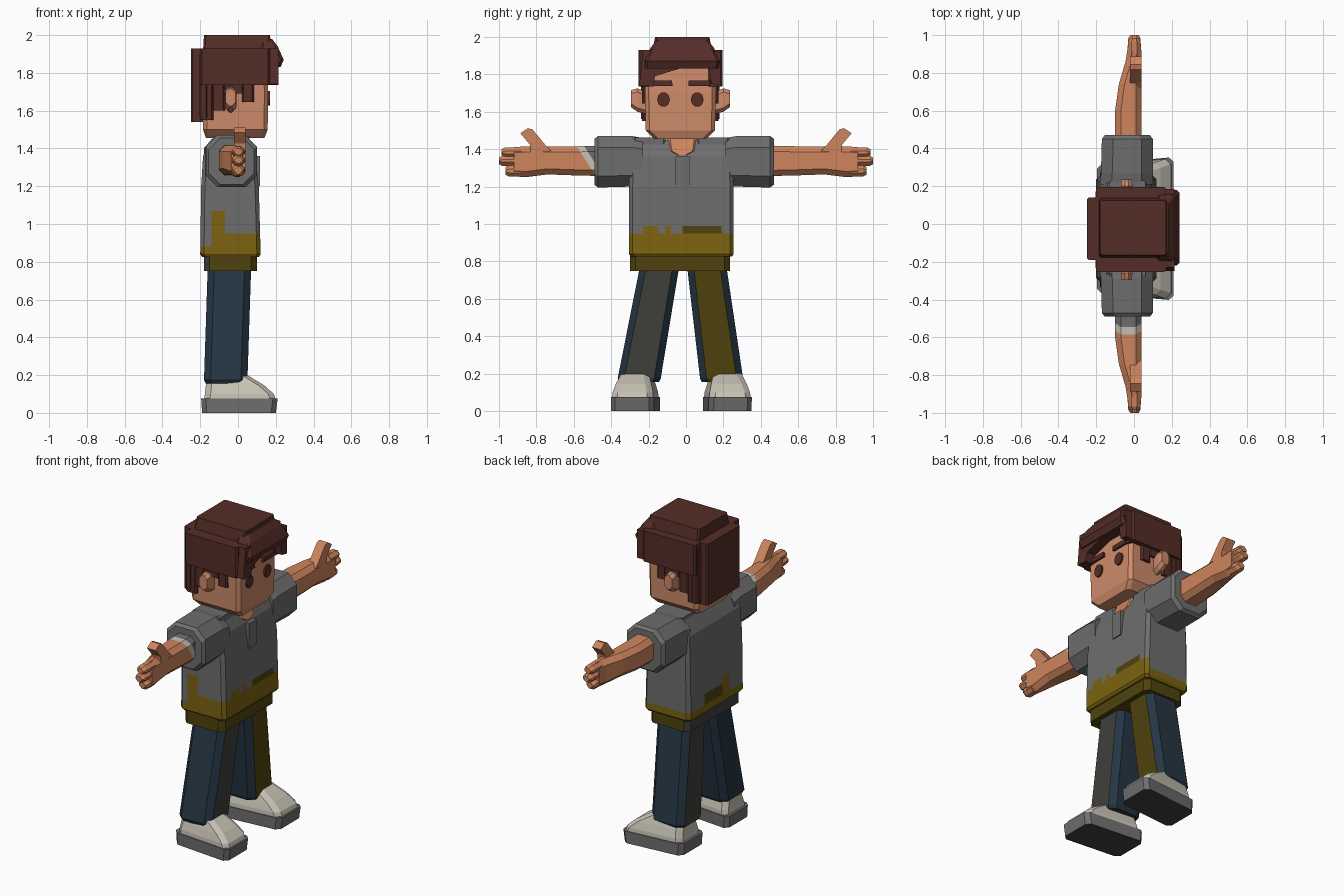
import bpy, bmesh, math
from mathutils import Vector

if "Cube" in bpy.data.objects:
    bpy.data.objects.remove(bpy.data.objects["Cube"], do_unlink=True)

COLOURS = {
    "skin": (0.62, 0.235, 0.11), "face_skin": (0.62, 0.26, 0.145),
    "hair_brown": (0.09, 0.026, 0.02), "shirt_grey": (0.155, 0.155, 0.155),
    "mustard": (0.2, 0.125, 0.005), "olive": (0.08, 0.055, 0.004),
    "navy": (0.018, 0.036, 0.057), "charcoal": (0.05, 0.05, 0.043),
    "off_white": (0.57, 0.54, 0.46),
}
MATS = {}
for key, rgb in COLOURS.items():
    m = bpy.data.materials.new(key)
    m.use_nodes = True
    m.diffuse_color = (*rgb, 1)
    m.node_tree.nodes["Principled BSDF"].inputs["Base Color"].default_value = (*rgb, 1)
    MATS[key] = m


def finish(name, bm, colour):
    """Turn a bmesh into an object; colour is a name or a rule(centre, normal)."""
    bmesh.ops.recalc_face_normals(bm, faces=bm.faces)
    rule = colour if callable(colour) else (lambda c, n: colour)
    me = bpy.data.meshes.new(name)
    used = []
    for f in bm.faces:
        key = rule(f.calc_center_median(), f.normal)
        if key not in used:
            used.append(key)
            me.materials.append(MATS[key])
        f.material_index = used.index(key)
    bm.to_mesh(me)
    bm.free()
    ob = bpy.data.objects.new(name, me)
    bpy.context.collection.objects.link(ob)
    return ob


def loft(name, rings, colour, axis="z", ch=0.02, cuts=()):
    """Chamfered boxes joined along an axis; ring = (pos, a0, a1, b0, b1)."""
    bm = bmesh.new()
    loops = []
    for p, a0, a1, b0, b1 in rings:
        c = min(ch, (a1 - a0) * 0.45, (b1 - b0) * 0.45)
        pts = [(a0 + c, b0), (a1 - c, b0), (a1, b0 + c), (a1, b1 - c),
               (a1 - c, b1), (a0 + c, b1), (a0, b1 - c), (a0, b0 + c)]
        loops.append([bm.verts.new((a, b, p) if axis == "z" else (a, p, b)) for a, b in pts])
    for lo, hi in zip(loops, loops[1:]):
        for i in range(8):
            j = (i + 1) % 8
            bm.faces.new((lo[i], lo[j], hi[j], hi[i]))
    bm.faces.new(loops[0])
    bm.faces.new(loops[-1])
    for co, no in cuts:
        bmesh.ops.bisect_plane(bm, geom=bm.verts[:] + bm.edges[:] + bm.faces[:],
                               plane_co=co, plane_no=no)
    return finish(name, bm, colour)


def block(name, x0, x1, y0, y1, z0, z1, colour, ch=0.01):
    return loft(name, [(z0, x0, x1, y0, y1), (z1, x0, x1, y0, y1)], colour, ch=ch)


def prism(name, x0, x1, outline, colour):
    """Outline in y and z, extruded from x0 to x1."""
    bm = bmesh.new()
    face = bm.faces.new([bm.verts.new((x0, y, z)) for y, z in outline])
    out = bmesh.ops.extrude_face_region(bm, geom=[face])["geom"]
    bmesh.ops.translate(bm, vec=(x1 - x0, 0, 0),
                        verts=[v for v in out if isinstance(v, bmesh.types.BMVert)])
    return finish(name, bm, colour)


# Shirt body with a stained hem
def shirt_rule(c, n):
    top = 0.88
    if n.x > 0.5:
        if -0.02 < c.y < 0.19 and 0.95 < c.z < 0.99:
            return "olive"
        top = 0.99 if -0.23 < c.y < -0.15 or -0.11 < c.y < -0.08 else 0.95
    elif n.y < -0.5:
        top = 1.07 if -0.14 < c.x < -0.07 else (0.95 if c.x > -0.07 else 0.88)
    elif n.x < -0.5:
        if -0.08 < c.y < 0.1 and 0.88 < c.z < 0.95:
            return "olive"
        top = 0.99 if -0.15 < c.y < -0.08 else 0.88
    return "mustard" if c.z < top else "shirt_grey"


cuts = [((0, 0, z), (0, 0, 1)) for z in (0.88, 0.95, 0.99, 1.07)]
cuts += [((0, y, 0), (0, 1, 0)) for y in (-0.23, -0.15, -0.11, -0.08, -0.02, 0.1, 0.19)]
cuts += [((x, 0, 0), (1, 0, 0)) for x in (-0.14, -0.07)]
loft("shirt_body", [(0.825, -0.19, 0.11, -0.295, 0.245), (0.84, -0.2, 0.12, -0.305, 0.255),
                    (1.2, -0.195, 0.11, -0.305, 0.255), (1.36, -0.185, 0.092, -0.3, 0.25),
                    (1.45, -0.14, 0.05, -0.28, 0.23)], shirt_rule, cuts=cuts)
block("waistband", -0.18, 0.1, -0.3, 0.235, 0.75, 0.83,
      lambda c, n: "charcoal" if n.x < -0.5 else "olive", 0.03)
prism("shirt_placket", 0.09, 0.117, [(-0.055, 1.2), (0.02, 1.2), (0.02, 1.36), (-0.055, 1.36)],
      "shirt_grey")
for side, y0, y1 in (("right", -0.28, -0.11), ("left", 0.06, 0.23)):
    block(side + "_collar", -0.13, 0.062, y0, y1, 1.42, 1.462, "shirt_grey")

# Neck and head
loft("neck", [(1.37, -0.1, 0.094, -0.06, 0.02), (1.39, -0.1, 0.086, -0.095, 0.055),
              (1.46, -0.1, 0.055, -0.105, 0.065), (1.5, -0.1, 0.05, -0.1, 0.06)], "skin")
loft("head", [(1.455, -0.17, 0.14, -0.17, 0.11), (1.5, -0.185, 0.157, -0.215, 0.155),
              (1.7, -0.185, 0.16, -0.22, 0.16), (1.88, -0.18, 0.15, -0.22, 0.16)], "face_skin")

# Face details and ears, mirrored about the head centre
HEAD_Y = -0.03
for side, s in (("right", -1), ("left", 1)):
    ey = HEAD_Y + s * 0.09
    prism(side + "_eye", 0.15, 0.17,
          [(ey + 0.034 * math.cos(i * math.pi / 5), 1.665 + 0.04 * math.sin(i * math.pi / 5))
           for i in range(10)], "hair_brown")
    by = HEAD_Y + s * 0.1
    prism(side + "_eyebrow", 0.15, 0.172,
          [(by - 0.058, 1.738), (by + 0.058, 1.738), (by + 0.055, 1.768), (by - 0.055, 1.768)],
          "hair_brown")
    loft(side + "_ear", [(HEAD_Y + s * 0.17, -0.06, -0.015, 1.585, 1.7),
                         (HEAD_Y + s * 0.23, -0.07, -0.008, 1.6, 1.725),
                         (HEAD_Y + s * 0.265, -0.066, -0.012, 1.625, 1.715)], "face_skin", "y")
    # Hair on the side of the head
    a, b = sorted((HEAD_Y + s * 0.15, HEAD_Y + s * 0.225))
    block(side + "_side_hair", -0.2, 0.17, a, b, 1.735, 1.92, "hair_brown")
    a, b = sorted((HEAD_Y + s * 0.15, HEAD_Y + s * 0.205))
    for label, x0, x1, z0 in (("nape", -0.2, -0.13, 1.55), ("behind_ear", -0.14, -0.07, 1.6),
                              ("over_ear", -0.08, 0.03, 1.69), ("sideburn", 0.02, 0.085, 1.645)):
        block(side + "_hair_" + label, x0, x1, a, b, z0, 1.76, "hair_brown")

# Main hair
block("hair_crown", -0.2, 0.17, -0.255, 0.195, 1.85, 1.93, "hair_brown")
loft("hair_top", [(1.92, -0.185, 0.175, -0.18, 0.14), (2.0, -0.18, 0.17, -0.165, 0.125)],
     "hair_brown", ch=0.01)
block("hair_back", -0.25, -0.17, -0.19, 0.14, 1.54, 1.93, "hair_brown")
block("hair_back_wide", -0.205, -0.16, -0.24, 0.18, 1.56, 1.9, "hair_brown")
prism("hair_fringe", 0.14, 0.215,
      [(-0.25, 1.74), (-0.175, 1.735), (-0.165, 1.79), (-0.02, 1.835), (0.12, 1.85),
       (0.135, 1.75), (0.185, 1.74), (0.185, 1.92), (-0.23, 1.93)], "hair_brown")
loft("hair_quiff", [(1.83, 0.12, 0.225, -0.22, 0.175), (1.87, 0.12, 0.242, -0.22, 0.18),
                    (1.94, 0.12, 0.21, -0.19, 0.15), (1.98, 0.12, 0.18, -0.16, 0.12)],
     "hair_brown", ch=0.015)


# Arms, sleeves and hands; the right forearm has a worn cuff
def cuff_rule(c, n):
    d = c.y + 0.64 * c.z
    return "skin" if d < 0.322 else "off_white" if d < 0.362 else "shirt_grey"


slant = [((0, d, 0), (0, 1, 0.64)) for d in (0.322, 0.362)]
for side, s in (("right", -1), ("left", 1)):
    o = -0.01
    loft(side + "_sleeve", [(s * 0.22 + o, -0.18, 0.1, 1.2, 1.46), (s * 0.28 + o, -0.175, 0.1, 1.2, 1.47),
                            (s * 0.46 + o, -0.17, 0.1, 1.195, 1.47),
                            (s * 0.48 + o, -0.155, 0.085, 1.21, 1.455)],
         "shirt_grey", "y", 0.06)
    loft(side + "_arm", [(s * 0.4, -0.1, 0.04, 1.255, 1.42), (s * 0.6, -0.1, 0.04, 1.26, 1.415),
                         (s * 0.74, -0.08, 0.04, 1.265, 1.415), (s * 0.86, -0.045, 0.04, 1.25, 1.415),
                         (s * 0.92, -0.035, 0.04, 1.255, 1.41)],
         cuff_rule if s < 0 else "skin", "y", 0.03, slant if s < 0 else ())
    for label, end, z0, z1 in (("upper", 0.985, 1.355, 1.41), ("middle", 1.0, 1.31, 1.365),
                               ("lower", 0.965, 1.253, 1.315)):
        loft(f"{side}_{label}_finger", [(s * 0.88, -0.035, 0.038, z0, z1),
                                        (s * (end - 0.02), -0.032, 0.035, z0, z1),
                                        (s * end, -0.02, 0.025, z0 + 0.01, z1 - 0.01)], "skin", "y")
    prism(side + "_thumb", -0.02, 0.04,
          [(s * y, z) for y, z in ((0.72, 1.39), (0.75, 1.42), (0.82, 1.505), (0.845, 1.512),
                                   (0.885, 1.485), (0.835, 1.425), (0.83, 1.38))], "skin")

# Legs and shoes
for side, s, front, back in (("right", -1, "charcoal", "navy"), ("left", 1, "olive", "charcoal")):
    top, foot = s * 0.125 - 0.015, s * 0.22 - 0.03
    loft(side + "_leg", [(0.155, -0.17, 0.04, foot - 0.105, foot + 0.105),
                         (0.175, -0.18, 0.05, foot - 0.115, foot + 0.115),
                         (0.78, -0.16, 0.07, top - 0.105, top + 0.105)],
         lambda c, n: front if n.x > 0.85 else back if n.x < -0.85 else "navy", ch=0.035)
    c = s * 0.245 - 0.025
    sole = loft(side + "_sole", [(0, -0.19, 0.2, c - 0.115, c + 0.115),
                                 (0.075, -0.195, 0.21, c - 0.115, c + 0.115)],
                lambda p, n: "charcoal" if n.z < -0.5 else "shirt_grey", ch=0.025)
    upper = loft(side + "_shoe", [(0.07, -0.18, 0.2, c - 0.11, c + 0.11),
                                  (0.1, -0.175, 0.19, c - 0.108, c + 0.108),
                                  (0.145, -0.17, 0.14, c - 0.095, c + 0.095),
                                  (0.2, -0.165, 0.05, c - 0.075, c + 0.075)],
                 "off_white", ch=0.03)
    # Turn the toes slightly outward
    for ob in (sole, upper):
        for v in ob.data.vertices:
            v.co.y += s * 0.09 * v.co.x
